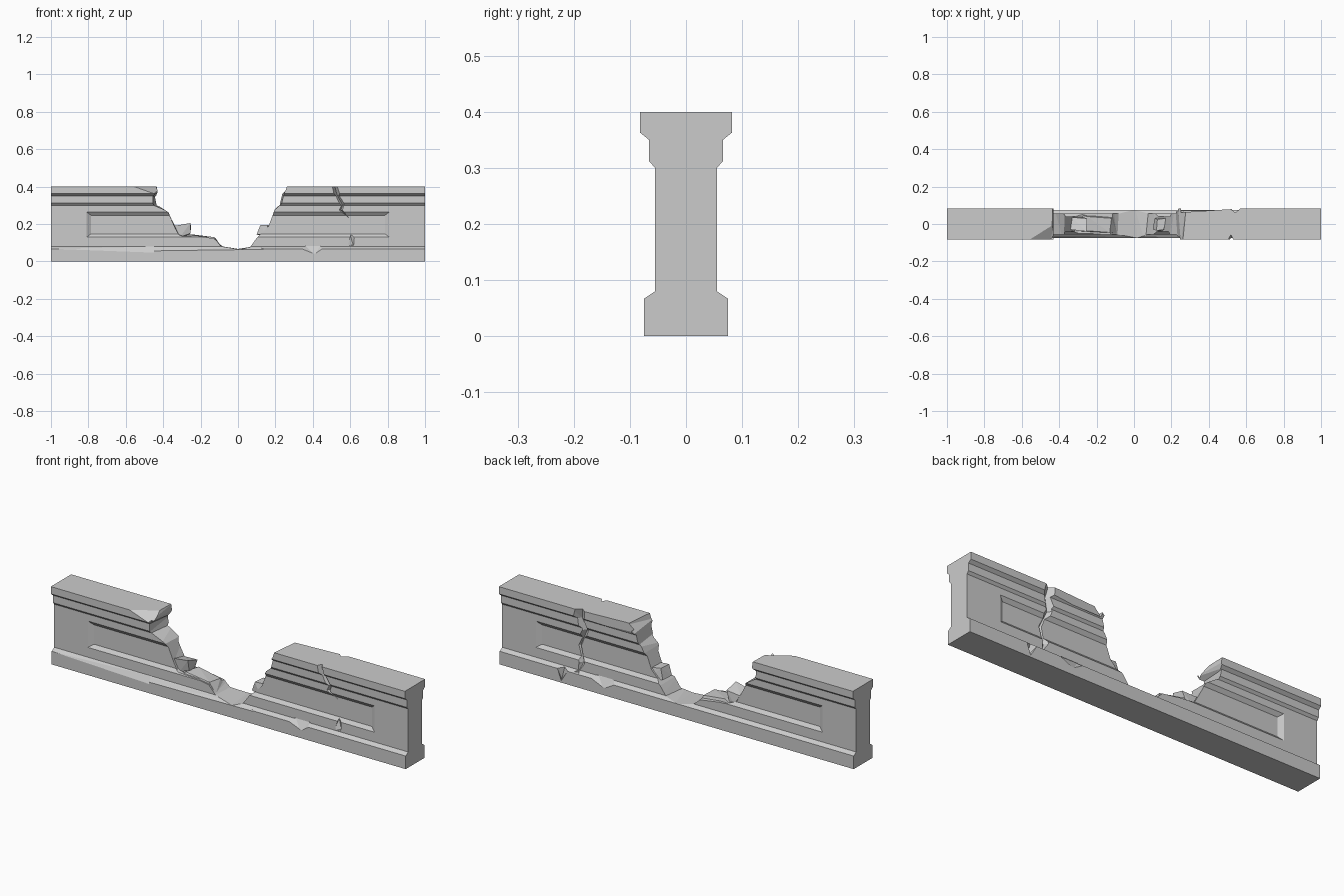
import bpy, bmesh


def make(name, bm):
    bm.normal_update()
    bmesh.ops.recalc_face_normals(bm, faces=bm.faces)
    me = bpy.data.meshes.new(name)
    bm.to_mesh(me)
    bm.free()
    ob = bpy.data.objects.new(name, me)
    bpy.context.collection.objects.link(ob)
    return ob


def loft(name, a, b):
    """Solid between two matching outlines."""
    bm = bmesh.new()
    va = [bm.verts.new(p) for p in a]
    vb = [bm.verts.new(p) for p in b]
    bm.faces.new(va)
    bm.faces.new(vb[::-1])
    n = len(a)
    for i in range(n):
        j = (i + 1) % n
        bm.faces.new((va[j], va[i], vb[i], vb[j]))
    bm.normal_update()
    bmesh.ops.triangulate(bm, faces=bm.faces)
    return make(name, bm)


def hull(name, pts):
    bm = bmesh.new()
    for p in pts:
        bm.verts.new(p)
    bmesh.ops.convex_hull(bm, input=bm.verts)
    loose = [v for v in bm.verts if not v.link_faces]
    bmesh.ops.delete(bm, geom=loose, context='VERTS')
    return make(name, bm)


def cut(ob, cutter):
    cutter.hide_render = True
    before = ob.data.copy()
    m = ob.modifiers.new("cut", 'BOOLEAN')
    m.operation, m.solver, m.object = 'DIFFERENCE', 'EXACT', cutter
    bpy.context.view_layer.objects.active = ob
    bpy.ops.object.modifier_apply(modifier=m.name)
    if len(ob.data.polygons) < 12:      # keep the wall if a cut fails
        ob.data = before
    bpy.data.objects.remove(cutter)


# Moulded wall section swept along x
half = [(.075, 0), (.075, .067), (.055, .08), (.055, .30), (.066, .312),
        (.066, .35), (.082, .363), (.082, .40)]
prof = half + [(-y, z) for y, z in reversed(half)]
wall = loft("broken_wall", [(-1, y, z) for y, z in prof], [(1, y, z) for y, z in prof])

# Sunken panels, sloped borders, both faces
for s in (-1, 1):
    pts = []
    for y, x, z0, z1 in ((.0560, .811, .129, .266), (.040, .785, .147, .246)):
        pts += [(sx * x, s * y, z) for sx in (-1, 1) for z in (z0, z1)]
    cut(wall, hull("panel_cutter", pts))

# Big ragged gap, front and back outlines differ
front = [(-.44, .5), (-.44, .40), (-.43, .375), (-.457, .35), (-.457, .30), (-.375, .265),
         (-.32, .14), (-.18, .135), (-.13, .125), (-.09, .08), (.02, .062), (.06, .075),
         (.10, .13), (.16, .19), (.19, .27), (.235, .31), (.25, .37), (.26, .40), (.26, .5)]
back = [(-.435, .5), (-.435, .40), (-.43, .37), (-.44, .345), (-.43, .30), (-.37, .26),
        (-.31, .15), (-.24, .125), (-.11, .105), (-.08, .08), (.0, .067), (.08, .08),
        (.11, .12), (.17, .18), (.20, .26), (.22, .30), (.235, .36), (.28, .40), (.28, .5)]
cut(wall, loft("gap_cutter", [(x, -.1, z) for x, z in front], [(x, .1, z) for x, z in back]))


# V-shaped cracks running down a face: (x, z, half width, depth y)
def crack(side, path):
    for a, b in zip(path, path[1:]):
        pts = []
        for x, z, w, d in (a, b):
            pts += [(x - w, side * .1, z), (x + w, side * .1, z), (x, side * d, z)]
        cut(wall, hull("crack_cutter", pts))


crack(-1, [(.515, .41, .022, .058), (.53, .355, .025, .052), (.56, .30, .035, .045),
           (.55, .275, .035, .042), (.59, .235, .02, .038)])
crack(1, [(.54, .41, .045, .062), (.55, .35, .05, .05), (.53, .29, .06, .038),
          (.57, .20, .06, .032), (.55, .12, .05, .036), (.57, .07, .04, .055)])

# Chipped corners and worn ledges
chips = [
    # cap corner left of the gap
    [(-.56, -.083, .401), (-.42, .005, .401), (-.42, -.09, .401), (-.45, -.083, .362), (-.42, -.06, .37)],
    # worn cap behind, right of the gap
    [(.25, .062, .41), (.53, .080, .41), (.25, .062, .355), (.53, .080, .355),
     (.25, .1, .41), (.53, .1, .41), (.25, .1, .355), (.53, .1, .355)],
    # worn front plinth edge
    [(-1.01, -.0755, .067), (-.45, -.0755, .046), (-.45, -.055, .081), (-1.01, -.0755, .09), (-.45, -.0755, .09)],
    [(-.45, -.0755, .056), (.14, -.0755, .064), (-.45, -.057, .081), (.1, -.057, .081),
     (-.45, -.08, .09), (.14, -.08, .09)],
    # notches in the plinth
    [(.31, -.08, .075), (.47, -.08, .075), (.41, -.08, .035), (.36, -.05, .085), (.44, -.05, .085)],
    [(.34, .08, .07), (.50, .08, .07), (.41, .08, .03), (.37, .05, .085), (.46, .05, .085)],
    [(.60, .08, .09), (.68, .08, .09), (.65, .08, .01), (.64, .06, .09), (.66, .06, .01)],
    # broken sill of the right front panel
    [(.585, -.06, .08), (.62, -.06, .083), (.61, -.06, .15), (.625, -.06, .14), (.60, -.04, .14), (.615, -.045, .09)],
]
for c in chips:
    cut(wall, hull("chip_cutter", c))

# Loose stones lying on the broken steps
hull("left_stone", [(-.34, -.03, .19), (-.33, .035, .18), (-.255, -.04, .205), (-.25, .03, .185),
                    (-.255, -.03, .15), (-.27, .035, .13), (-.31, -.03, .13), (-.30, .04, .13)])
hull("left_low_stone", [(-.31, -.05, .12), (-.30, .05, .12), (-.27, -.035, .142), (-.25, .04, .145),
                        (-.13, -.045, .13), (-.12, .03, .125), (-.09, -.05, .08), (-.10, .045, .08)])
hull("right_stone", [(.10, -.03, .145), (.11, .03, .14), (.12, -.035, .195), (.125, .025, .195),
                     (.16, -.03, .195), (.17, .03, .19), (.15, -.04, .14), (.17, .04, .14)])
